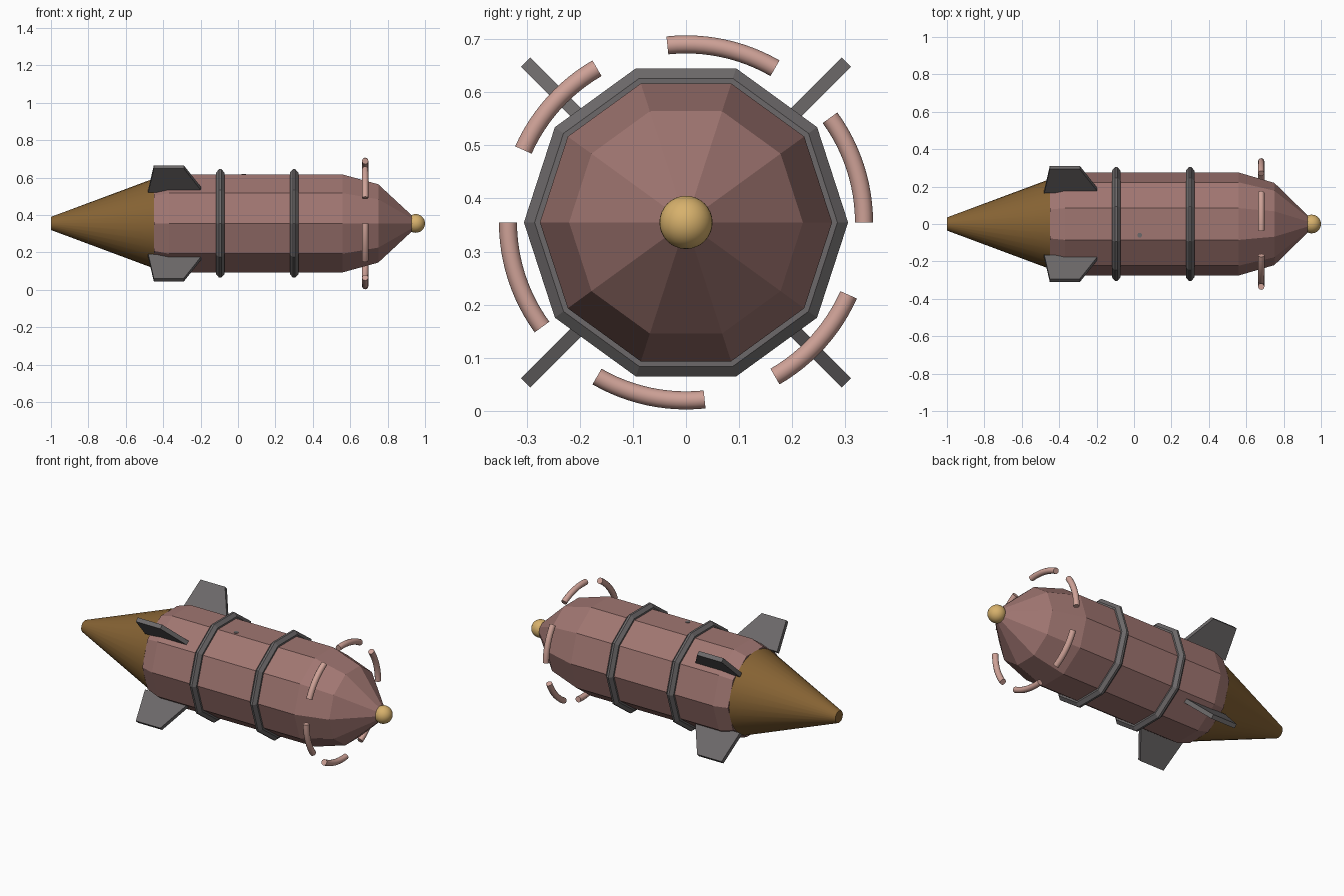
import bpy
import bmesh
from math import sin, cos, radians, tau
from mathutils import Matrix, Vector

if "Cube" in bpy.data.objects:
    bpy.data.objects.remove(bpy.data.objects["Cube"])

AXIS_Z = 0.355  # height of the long axis


def material(name, rgb):
    mat = bpy.data.materials.new(name)
    mat.use_nodes = True
    colour = (*rgb, 1)
    mat.diffuse_color = colour
    mat.node_tree.nodes["Principled BSDF"].inputs["Base Color"].default_value = colour
    return mat


hull_pink = material("dusty pink", (0.35, 0.18, 0.165))
metal_grey = material("dark grey", (0.15, 0.14, 0.142))
bronze = material("bronze brown", (0.24, 0.125, 0.034))
gold = material("pale gold", (0.68, 0.44, 0.15))
light_pink = material("light pink", (0.62, 0.36, 0.31))


def finish(bm, name, mat, smooth=False):
    bmesh.ops.recalc_face_normals(bm, faces=bm.faces)
    mesh = bpy.data.meshes.new(name)
    bm.to_mesh(mesh)
    bm.free()
    mesh.materials.append(mat)
    obj = bpy.data.objects.new(name, mesh)
    obj.location.z = AXIS_Z
    bpy.context.collection.objects.link(obj)
    if smooth:
        bpy.ops.object.select_all(action="DESELECT")
        obj.select_set(True)
        bpy.context.view_layer.objects.active = obj
        bpy.ops.object.shade_smooth_by_angle(angle=radians(50))
    return obj


def skin(bm, loops, closed=False):
    """Bridge a row of vertex loops, capping the ends unless closed."""
    rings = [[bm.verts.new(p) for p in loop] for loop in loops]
    pairs = list(zip(rings, rings[1:]))
    if closed:
        pairs.append((rings[-1], rings[0]))
    for a, b in pairs:
        n = len(a)
        for i in range(n):
            j = (i + 1) % n
            bm.faces.new((a[i], a[j], b[j], b[i]))
    if not closed:
        bm.faces.new(rings[0])
        bm.faces.new(rings[-1])


def lathe(name, profile, sides, mat, smooth=False, closed=False):
    """Turn (x, radius) points around the long axis."""
    bm = bmesh.new()
    angles = [tau * i / sides for i in range(sides)]
    loops = [[(x, r * cos(a), r * sin(a)) for a in angles] for x, r in profile]
    skin(bm, loops, closed)
    return finish(bm, name, mat, smooth)


# Faceted hull and smooth tail cone
lathe("hull", [(-0.45, 0.25), (-0.37, 0.275), (0.56, 0.275),
               (0.75, 0.22), (0.95, 0.025)], 10, hull_pink)
lathe("tail_cone", [(-1, 0.035), (-0.45, 0.24)], 32, bronze, smooth=True)

# Bands around the hull
for name, x in (("rear_band", -0.095), ("front_band", 0.3)):
    section = [(-0.023, 0.255), (-0.023, 0.285), (-0.006, 0.305),
               (0.006, 0.305), (0.023, 0.285), (0.023, 0.255)]
    lathe(name, [(x + dx, r) for dx, r in section], 10, metal_grey, closed=True)

# Nose ball
bm = bmesh.new()
bmesh.ops.create_uvsphere(bm, u_segments=32, v_segments=16, radius=0.05,
                          matrix=Matrix.Translation((0.95, 0, 0)))
finish(bm, "nose_ball", gold, smooth=True)

# Four diagonal fins
outline = [(-0.48, 0.245), (-0.45, 0.427), (-0.29, 0.427), (-0.19, 0.25)]
for k in range(4):
    turn = Matrix.Rotation(radians(45 + 90 * k), 3, "X")
    bm = bmesh.new()
    skin(bm, [[turn @ Vector((x, r, t)) for x, r in outline]
              for t in (-0.0125, 0.0125)])
    finish(bm, f"fin_{k + 1}", metal_grey)

# Broken halo of six curved tubes around the nose
for k in range(6):
    loops = []
    for step in range(13):
        a = radians(60 * k + 3 * step)
        loop = []
        for i in range(12):
            b = tau * i / 12
            r = 0.335 + 0.017 * cos(b)
            loop.append((0.68 + 0.017 * sin(b), r * cos(a), r * sin(a)))
        loops.append(loop)
    bm = bmesh.new()
    skin(bm, loops)
    finish(bm, f"halo_segment_{k + 1}", light_pink, smooth=True)

# Small dark stud on the top panel
bm = bmesh.new()
bmesh.ops.create_cone(bm, cap_ends=True, segments=10, radius1=0.013, radius2=0.013,
                      depth=0.006, matrix=Matrix.Translation((0.03, -0.06, 0.261)))
finish(bm, "top_stud", metal_grey)
